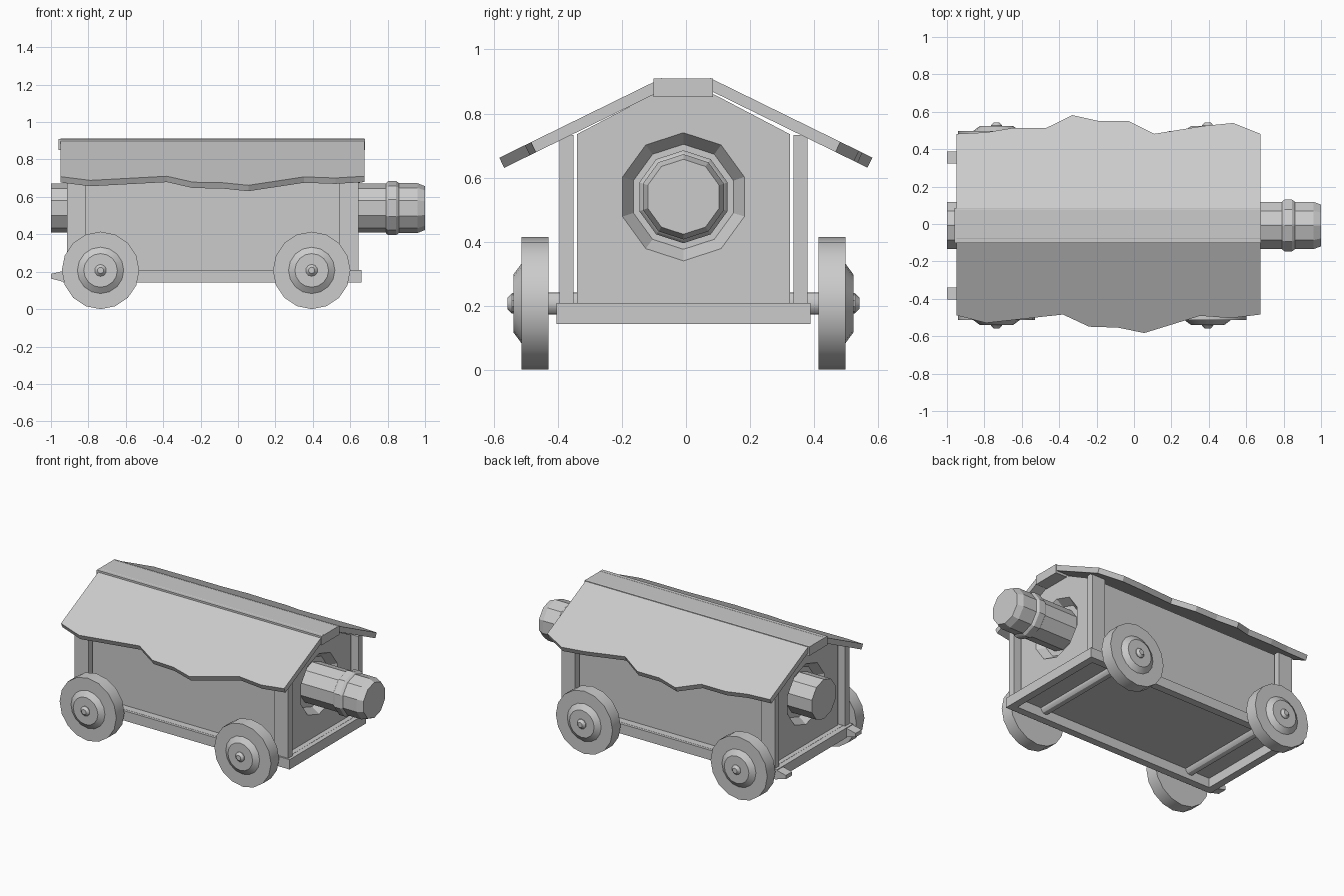
import bpy, bmesh
from math import sin, cos, pi, atan, radians

if "Cube" in bpy.data.objects:
    bpy.data.objects.remove(bpy.data.objects["Cube"])

C = -0.008                      # y of the wagon's centre line
BZ = 0.54                       # barrel height
WZ = 0.207                      # wheel centre height


def finish(name, bm, smooth=False):
    bmesh.ops.recalc_face_normals(bm, faces=bm.faces)
    me = bpy.data.meshes.new(name)
    bm.to_mesh(me)
    bm.free()
    ob = bpy.data.objects.new(name, me)
    bpy.context.collection.objects.link(ob)
    bpy.ops.object.select_all(action='DESELECT')
    ob.select_set(True)
    bpy.context.view_layer.objects.active = ob
    if smooth:
        bpy.ops.object.shade_smooth_by_angle(angle=radians(30))
    return ob


def loft(name, rings, smooth=False):
    """Skin a list of equal-length point rings and cap both ends."""
    bm = bmesh.new()
    vs = [[bm.verts.new(p) for p in r] for r in rings]
    n = len(vs[0])
    for a, b in zip(vs, vs[1:]):
        for i in range(n):
            j = (i + 1) % n
            bm.faces.new((a[i], a[j], b[j], b[i]))
    bm.faces.new(vs[0])
    bm.faces.new(vs[-1])
    return finish(name, bm, smooth)


def box(name, x0, x1, y0, y1, z0, z1):
    sec = [(y0, z0), (y1, z0), (y1, z1), (y0, z1)]
    return loft(name, [[(x, y, z) for y, z in sec] for x in (x0, x1)])


def lathe(name, prof, n, axis, a, b, smooth=False):
    """prof = (position along axis, radius); a, b = centre in the other two axes."""
    rings = []
    for t, r in prof:
        ring = []
        for i in range(n):
            w = pi / 2 + 2 * pi * i / n
            u, v = a + r * cos(w), b + r * sin(w)
            ring.append((t, u, v) if axis == 'x' else (u, t, v))
        rings.append(ring)
    return loft(name, rings, smooth)


# base frame and floor
box('frame_end_front', .61, .66, C - .397, C + .397, .143, .208)
box('frame_end_back', -.935, -.885, C - .397, C + .397, .143, .208)
for s, side in ((-1, 'left'), (1, 'right')):
    y = sorted((C + s * .397, C + s * .347))
    box('frame_side_' + side, -.885, .61, *y, .143, .208)
box('floor', -.9, .63, C - .38, C + .38, .206, .209)

# corner posts and rear prongs
for s, side in ((-1, 'left'), (1, 'right')):
    y = sorted((C + s * .387, C + s * .343))
    for x0, end in ((-.915, 'back'), (.543, 'front')):
        box(f'post_{end}_{side}', x0, x0 + .1, *y, .206, .733)
    m = C + s * .363
    loft('prong_' + side, [[(x, m + dy * .032, z) for dy, z in
         ((-1, z0), (1, z0), (1, z1), (-1, z1))]
         for x, z0, z1 in ((-1, .163, .188), (-.93, .145, .205))])

# house-shaped body with a tapered ten-sided recess around the barrel at each end
wall = [(-.333, .207), (.333, .207), (.333, .735), (.095, .86), (-.095, .86), (-.333, .735)]
body = loft('body', [[(x, C + y, z) for y, z in wall] for x in (-.87, .597)])
for end, xo, d in (('front', .597, -1), ('back', -.87, 1)):
    cut = lathe('cutter_' + end, [(xo - d * .02, .2145), (xo + d * .05, .164)], 10, 'x', C, BZ)
    cut.hide_render = True
    mod = body.modifiers.new('recess', 'BOOLEAN')
    mod.operation, mod.object, mod.solver = 'DIFFERENCE', cut, 'EXACT'
    bpy.ops.object.select_all(action='DESELECT')
    body.select_set(True)
    bpy.context.view_layer.objects.active = body
    bpy.ops.object.modifier_apply(modifier='recess')
    bpy.data.objects.remove(cut)

# barrel with muzzle band
lathe('barrel', [(-1, .131), (.79, .131), (.795, .138), (.805, .145), (.845, .145),
                 (.855, .138), (.86, .133), (.96, .133), (1, .117)], 10, 'x', C, BZ)

# roof: ridge board and two slabs with ragged eaves
box('roof_ridge', -.96, .68, C - .093, C + .093, .851, .91)
eaves = {
    'left': (-1, [(-.95, .488), (-.79, .529), (-.38, .484), (-.24, .549), (-.085, .554),
                  (.055, .583), (.353, .491), (.52, .503), (.675, .484)]),
    'right': (1, [(-.95, .482), (-.79, .49), (-.65, .513), (-.47, .513), (-.33, .582),
                  (-.19, .551), (-.03, .551), (.107, .482), (.37, .524), (.53, .54), (.675, .482)]),
}
slope = .49
ang, T = atan(slope), .035
for side, (s, edge) in eaves.items():
    rings = []
    for x, yo in edge:
        top = [(.075, .902 + slope * .018), (yo, .902 - slope * (yo - .093))]
        bot = [(y - T * sin(ang), z - T * cos(ang)) for y, z in top]
        rings.append([(x, s * y, z) for y, z in top + bot[::-1]])
    loft('roof_slab_' + side, rings)

# axles and wheels
for x, end in ((-.735, 'back'), (.394, 'front')):
    lathe('axle_' + end, [(C - .45, .034), (C + .45, .034)], 12, 'y', x, WZ, True)
    for s, side in ((-1, 'left'), (1, 'right')):
        def part(name, prof, n):
            lathe(f'{name}_{end}_{side}', [(C + s * y, r) for y, r in prof], n, 'y', x, WZ, True)
        part('wheel', [(.422, .207), (.506, .207)], 16)
        part('hub', [(.5, .124), (.506, .124), (.531, .09)], 16)
        part('bolt', [(.525, .032), (.535, .032), (.55, .017)], 10)
